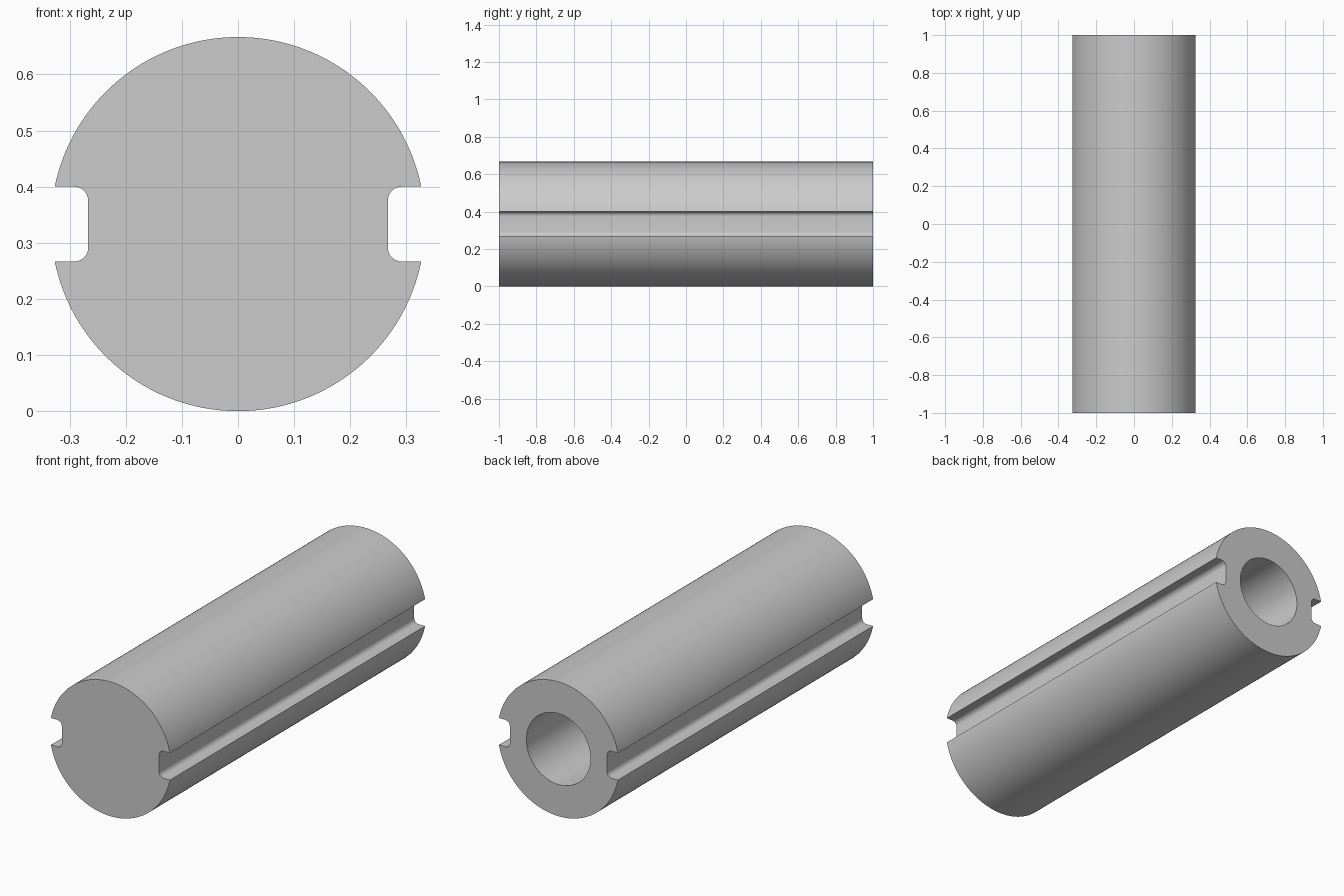
import bpy, bmesh
from math import sin, cos, asin, pi, radians

RADIUS = 1 / 3        # outer radius, also the axis height
HALF_SLOT = 0.0667    # half the groove width
FLOOR = 0.267         # distance of the groove floor from the axis
FILLET = 0.025
BORE = 0.176
BORE_DEPTH = 1.4

if "Cube" in bpy.data.objects:
    bpy.data.objects.remove(bpy.data.objects["Cube"])

grey = bpy.data.materials.new("steel_grey")
grey.use_nodes = True
colour = (0.6, 0.6, 0.6, 1)
grey.diffuse_color = colour
grey.node_tree.nodes["Principled BSDF"].inputs["Base Color"].default_value = colour


def arc(cx, cz, r, start, end, steps):
    """Points along an arc in the x-z plane."""
    angles = [start + (end - start) * i / steps for i in range(steps + 1)]
    return [(cx + r * cos(a), cz + r * sin(a)) for a in angles]


def prism(name, points, y0, y1):
    """Extrude a closed x-z outline along y, centred on the shaft axis."""
    bm = bmesh.new()
    face = bm.faces.new([bm.verts.new((x, y0, z + RADIUS)) for x, z in points])
    moved = bmesh.ops.extrude_face_region(bm, geom=[face])["geom"]
    verts = [v for v in moved if isinstance(v, bmesh.types.BMVert)]
    bmesh.ops.translate(bm, verts=verts, vec=(0, y1 - y0, 0))
    bmesh.ops.recalc_face_normals(bm, faces=bm.faces)
    mesh = bpy.data.meshes.new(name)
    bm.to_mesh(mesh)
    bm.free()
    mesh.materials.append(grey)
    obj = bpy.data.objects.new(name, mesh)
    bpy.context.collection.objects.link(obj)
    return obj


# Half outline: upper arc, then the filleted groove on the left side
lip = asin(HALF_SLOT / RADIUS)
corner_x, corner_z = FLOOR + FILLET, HALF_SLOT - FILLET
half = arc(0, 0, RADIUS, lip, pi - lip, 96)
groove = arc(-corner_x, corner_z, FILLET, pi / 2, 0, 10)
groove += arc(-corner_x, -corner_z, FILLET, 0, -pi / 2, 10)
half += groove

# Second half is the first turned by 180 degrees
outline = half + [(-x, -z) for x, z in half]
shaft = prism("grooved_shaft", outline, -1, 1)

# Blind bore in the back end
cutter = prism("bore_cutter", arc(0, 0, BORE, 0, 2 * pi, 96)[:-1], 1 - BORE_DEPTH, 1.1)
cutter.hide_render = True
cut = shaft.modifiers.new("bore", "BOOLEAN")
cut.operation = "DIFFERENCE"
cut.solver = "EXACT"
cut.object = cutter

bpy.ops.object.select_all(action="DESELECT")
bpy.context.view_layer.objects.active = shaft
shaft.select_set(True)
bpy.ops.object.modifier_apply(modifier=cut.name)
bpy.data.objects.remove(cutter)
bpy.ops.object.shade_smooth_by_angle(angle=radians(30))
